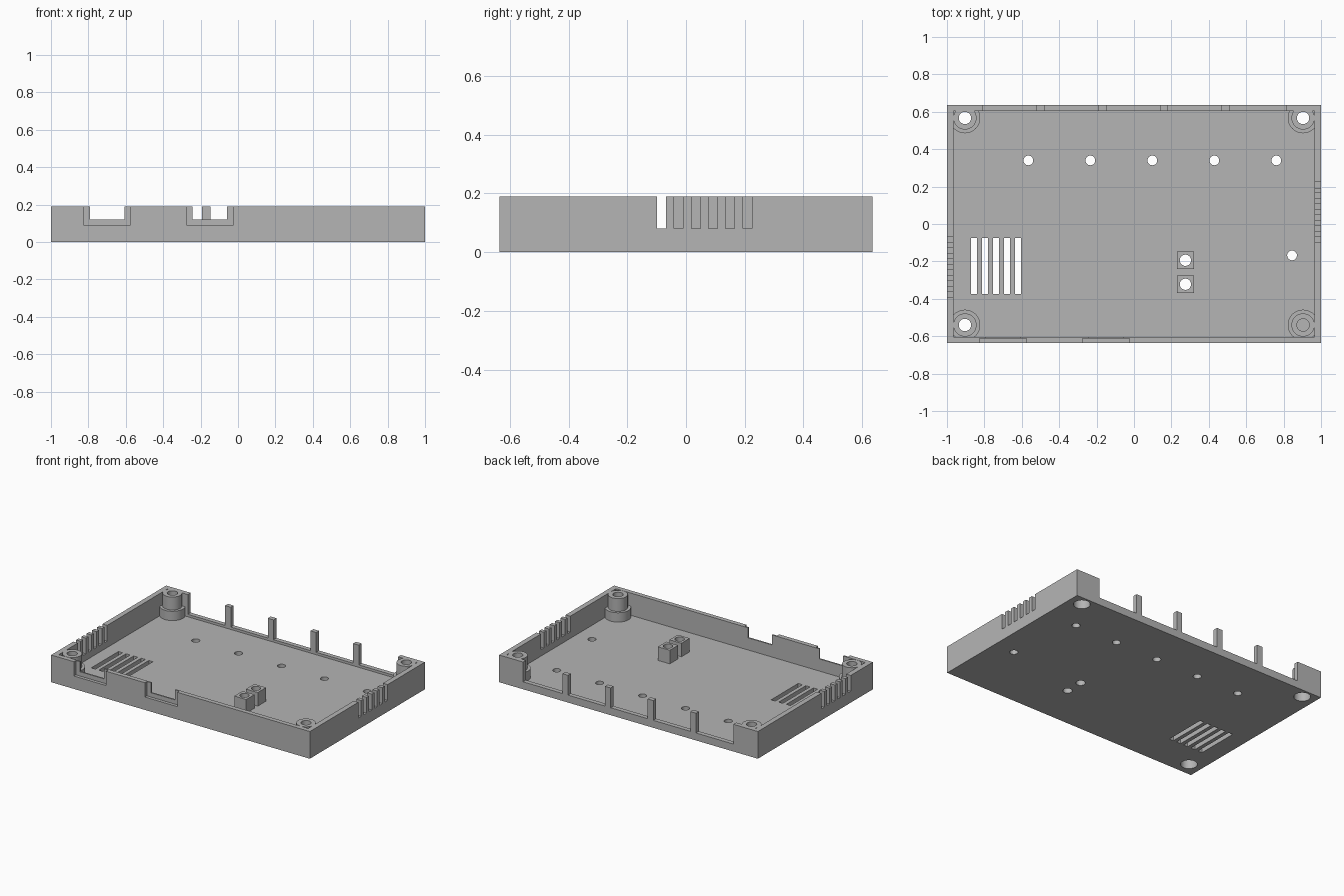
import bpy
import bmesh
import math
from mathutils import Matrix, Vector

cube = bpy.data.objects.get("Cube")
if cube:
    bpy.data.objects.remove(cube, do_unlink=True)

grey = bpy.data.materials.new("plain grey plastic")
grey.use_nodes = True
grey.diffuse_color = (0.46, 0.46, 0.46, 1)
grey.node_tree.nodes["Principled BSDF"].inputs["Base Color"].default_value = (0.46, 0.46, 0.46, 1)

HALF_Y, TOP, FLOOR = 0.635, 0.19, 0.035
IN_X, IN_Y = 0.964, 0.603
ABOVE = 0.3


def box(x0, x1, y0, y1, z0, z1):
    return ("box", (x0, x1, y0, y1, z0, z1))


def rod(x, y, r, z0, z1):
    return ("rod", (x, y, r, z0, z1))


def solid(name, parts):
    """One mesh object made of separate boxes and rods."""
    bm = bmesh.new()
    for kind, v in parts:
        if kind == "box":
            size = Vector((v[1] - v[0], v[3] - v[2], v[5] - v[4]))
            mid = Vector((v[0] + v[1], v[2] + v[3], v[4] + v[5])) / 2
            bmesh.ops.create_cube(bm, size=1, matrix=Matrix.Translation(mid) @ Matrix.Diagonal(size).to_4x4())
        else:
            x, y, r, z0, z1 = v
            bmesh.ops.create_cone(bm, cap_ends=True, segments=40, radius1=r, radius2=r, depth=z1 - z0,
                                  matrix=Matrix.Translation((x, y, (z0 + z1) / 2)))
    mesh = bpy.data.meshes.new(name)
    bm.to_mesh(mesh)
    bm.free()
    mesh.materials.append(grey)
    obj = bpy.data.objects.new(name, mesh)
    bpy.context.collection.objects.link(obj)
    return obj


def cut(target, cutter):
    """Subtract the cutter object, then discard it."""
    cutter.hide_render = True
    mod = target.modifiers.new("cut", "BOOLEAN")
    mod.operation = "DIFFERENCE"
    mod.solver = "EXACT"
    mod.object = cutter
    bpy.context.view_layer.objects.active = target
    bpy.ops.object.modifier_apply(modifier=mod.name)
    bpy.data.objects.remove(cutter, do_unlink=True)


# Interior space, with the stepped corner posts left standing in it
corners = [(sx * 0.904, y) for sx in (-1, 1) for y in (-0.54, 0.567)]
cavity = solid("cavity", [box(-IN_X, IN_X, -IN_Y, IN_Y, FLOOR, ABOVE)])
cut(cavity, solid("post_bases", [rod(x, y, 0.082, 0, 0.1) for x, y in corners]))
cut(cavity, solid("post_tops", [rod(x, y, 0.062, 0.05, ABOVE + 0.1) for x, y in corners]))
tray = solid("enclosure_tray", [box(-1, 1, -HALF_Y, HALF_Y, 0, TOP)])
cut(tray, cavity)

# Screw holes; the front left one is blind
bores = []
for x, y in corners:
    blind = x > 0 and y < 0
    bores.append(rod(x, y, 0.033, FLOOR if blind else -0.1, ABOVE))
cut(tray, solid("screw_bores", bores))
heads = [rod(x, y, 0.053, -0.1, 0.07) for x, y in corners if x < 0 or y > 0]
cut(tray, solid("screw_head_recesses", heads))

# Back wall bays, leaving slim pillars between them
pillars = [-0.5 + 0.33 * i for i in range(4)]
starts = [-0.81] + [p + 0.022 for p in pillars]
ends = [p - 0.022 for p in pillars] + [0.815]
cut(tray, solid("back_bays", [box(a, b, IN_Y - 0.01, 0.7, 0.052, ABOVE) for a, b in zip(starts, ends)]))

# Front connector openings, each with a shallow outer recess
ports = (-0.7, -0.15)
cut(tray, solid("port_recesses", [box(x - 0.125, x + 0.125, -0.7, -0.613, 0.09, ABOVE) for x in ports]))
cut(tray, solid("port_openings", [box(x - 0.092, x + 0.092, -0.7, -0.59, 0.12, ABOVE) for x in ports]))

# Vent slots in the side walls and the floor
vents = []
for side, first in ((-1, -0.391), (1, -0.099)):
    xa, xb = sorted((side * 0.95, side * 1.1))
    for i in range(6):
        y = first + 0.0585 * i
        vents.append(box(xa, xb, y, y + 0.031, 0.08, ABOVE))
for i in range(5):
    x = -0.872 + 0.0587 * i
    vents.append(box(x, x + 0.032, -0.375, -0.075, -0.1, 0.1))
cut(tray, solid("vent_slots", vents))

# Indicator holes in the floor and the two button sockets
holes = [rod(-0.565 + 0.3315 * i, 0.34, 0.026, -0.1, 0.1) for i in range(5)]
holes.append(rod(0.845, -0.168, 0.026, -0.1, 0.1))
buttons = [(0.275, -0.194), (0.275, -0.322)]
bores = [rod(x, y, 0.03, -0.1, ABOVE) for x, y in buttons]
cut(tray, solid("floor_holes", holes + bores))
sockets = []
for i, (x, y) in enumerate(buttons):
    socket = solid("button_socket_%d" % (i + 1),
                   [box(x - 0.046, x + 0.046, y - 0.046, y + 0.046, FLOOR, 0.13)])
    cut(socket, solid("socket_bore", [bores[i]]))
    sockets.append(socket)

# Smooth bores and posts, crisp edges elsewhere
for obj in [tray] + sockets:
    bpy.ops.object.select_all(action="DESELECT")
    obj.select_set(True)
    bpy.context.view_layer.objects.active = obj
    bpy.ops.object.shade_smooth_by_angle(angle=math.radians(30))
